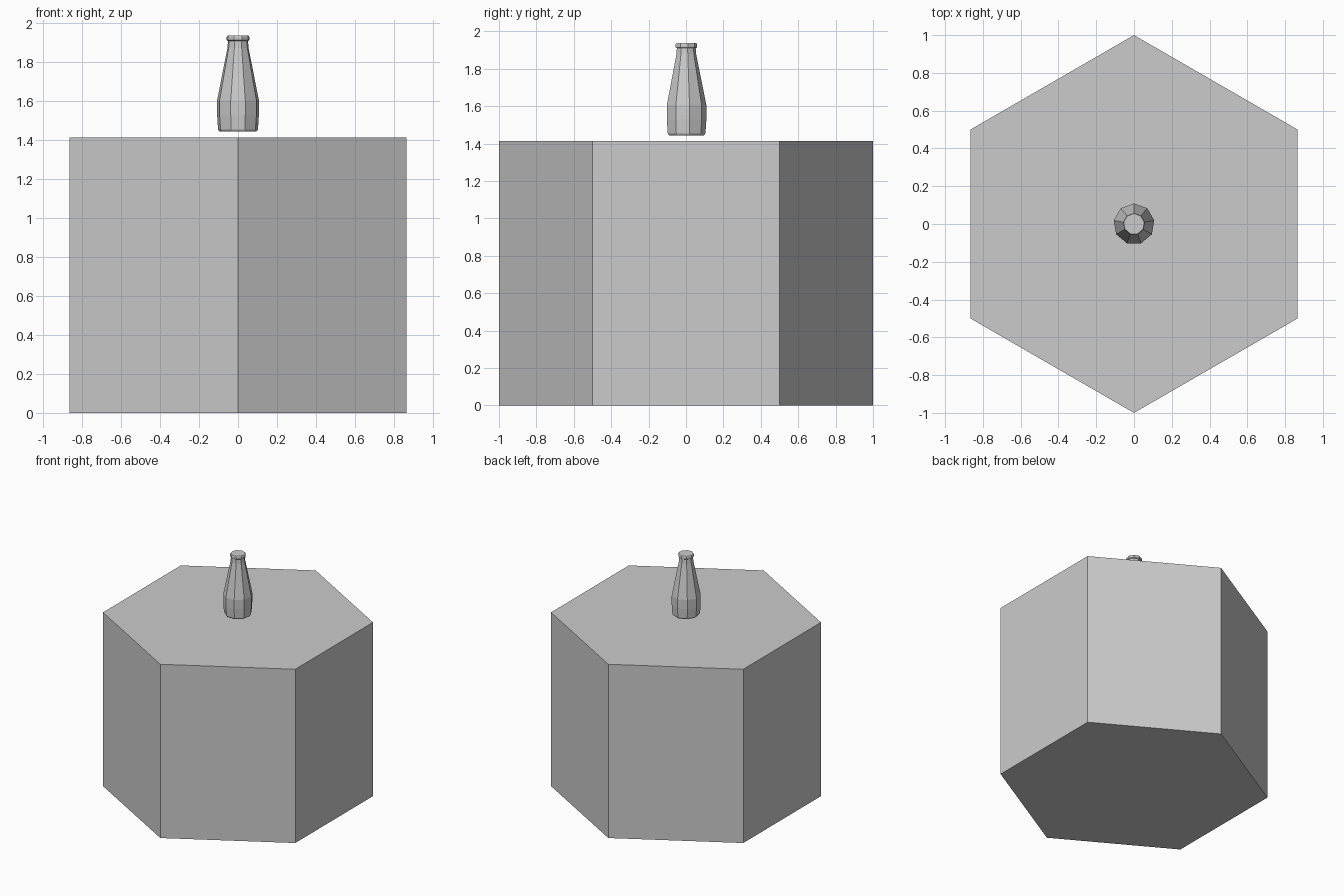
import bpy, bmesh
from math import cos, sin, tau, pi

if "Cube" in bpy.data.objects:
    bpy.data.objects.remove(bpy.data.objects["Cube"])


def lathe(name, profile, sides, start=pi / 2):
    """Closed faceted solid of revolution from (radius, z) points."""
    bm = bmesh.new()
    rings = [[bm.verts.new((r * cos(start + tau * i / sides),
                            r * sin(start + tau * i / sides), z))
              for i in range(sides)] for r, z in profile]
    for low, high in zip(rings, rings[1:]):
        for i in range(sides):
            j = (i + 1) % sides
            bm.faces.new((low[i], low[j], high[j], high[i]))
    bm.faces.new(rings[0][::-1])
    bm.faces.new(rings[-1])
    mesh = bpy.data.meshes.new(name)
    bm.to_mesh(mesh)
    bm.free()
    obj = bpy.data.objects.new(name, mesh)
    bpy.context.collection.objects.link(obj)
    return obj


# Hexagonal pedestal
lathe("pedestal", [(1.0, 0.0), (1.0, 1.415)], 6)

# Bottle hovering just above the pedestal: base, body, shoulder, neck, lip
lathe("bottle", [
    (0.096, 1.444), (0.104, 1.455), (0.109, 1.53), (0.109, 1.605),
    (0.055, 1.875), (0.052, 1.91), (0.059, 1.915), (0.059, 1.93),
    (0.055, 1.937),
], 9)
